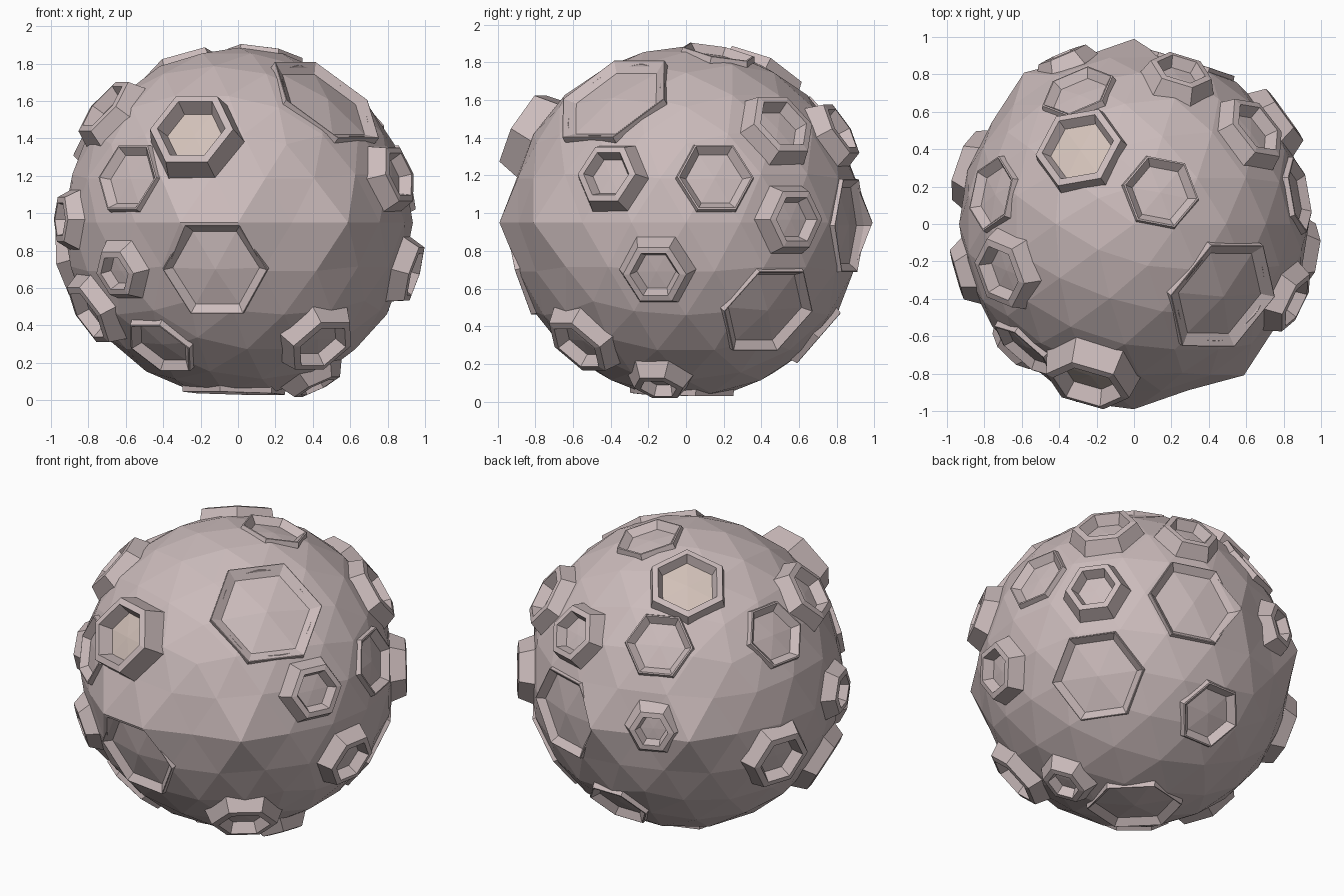
import bpy, bmesh, math
from mathutils import Vector

if "Cube" in bpy.data.objects:
    bpy.data.objects.remove(bpy.data.objects["Cube"])

R = 0.935
CENTRE = Vector((0, 0, 0.95))

# crater kinds: base, rim, hole and floor radius, rim and floor height; then (longitude, latitude)
KINDS = {
    "huge": ((.375, .36, .355, .295, .025, -.03), [(-39, 47)]),
    "large": ((.305, .29, .285, .25, .02, -.03), [(-98, -16), (34, -31), (73, -1), (-135, -88)]),
    "tall": ((.275, .21, .17, .15, .12, .03), [(-106, 29)]),
    "top": ((.265, .235, .195, .175, .05, -.01), [(126, 58)]),
    "raised": ((.24, .185, .145, .125, .07, 0), [(-52, -42), (-160, -30), (-160, 39), (38, 32),
                                                 (161, -13)]),
    "low": ((.22, .205, .195, .16, .02, -.03), [(-130, -46), (-131, 15), (168, 33), (50, 76),
                                                (113, 34), (10, 15), (90, -41)]),
    "narrow": ((.215, .16, .125, .105, .075, .01), [(73, 30), (36, 1), (-26, 15), (-10, -16)]),
    "small": ((.19, .13, .095, .08, .06, 0), [(-134, -16), (-19, -63), (-164, 1), (113, 3)]),
}


def direction(lon, lat):
    a, b = math.radians(lon), math.radians(lat)
    return Vector((math.cos(a) * math.cos(b), math.sin(a) * math.cos(b), math.sin(b)))


def material(name, colour):
    m = bpy.data.materials.new(name)
    m.diffuse_color = colour
    m.use_nodes = True
    m.node_tree.nodes["Principled BSDF"].inputs["Base Color"].default_value = m.diffuse_color
    return m


def make_object(name, bm, mats=()):
    me = bpy.data.meshes.new(name)
    bm.to_mesh(me)
    bm.free()
    ob = bpy.data.objects.new(name, me)
    bpy.context.collection.objects.link(ob)
    for m in mats:
        me.materials.append(m)
    return ob


def hex_ring(bm, d, radius, height):
    """Six points around direction d, wrapped on a sphere of radius R + height."""
    east = Vector((0, 0, 1)).cross(d).normalized()
    north = d.cross(east)
    turn = 30 if d.z > .8 else 0
    ring = []
    for i in range(6):
        a = math.radians(60 * i + turn)
        p = d * R + (east * math.cos(a) + north * math.sin(a)) * radius
        q = CENTRE + p.normalized() * (R + height)
        q = Vector((max(-1, min(1, q.x)), max(-1, min(1, q.y)), max(0, q.z)))
        ring.append(bm.verts.new(q))
    return ring


def bridge(bm, a, b):
    for i in range(6):
        j = (i + 1) % 6
        bm.faces.new((a[i], a[j], b[j], b[i]))


def fan(bm, ring, d, height, slot=0):
    c = bm.verts.new(CENTRE + d * (R + height))
    for i in range(6):
        bm.faces.new((ring[i], ring[(i + 1) % 6], c)).material_index = slot


rock = material("rock", (.60, .50, .50, 1))
warm = material("warm_rock", (.64, .53, .48, 1))

# faceted body with a few raised corners
bm = bmesh.new()
bmesh.ops.create_icosphere(bm, subdivisions=3, radius=R)
for lon, r in ((90, .99), (-90, .99), (-108, 1.0), (-54, 1.0), (126, 1.0)):
    target = direction(lon, 0)
    v = max(bm.verts, key=lambda w: w.co.normalized().dot(target))
    v.co = v.co.normalized() * r
bmesh.ops.translate(bm, verts=bm.verts[:], vec=CENTRE)
body = make_object("asteroid_body", bm, (rock,))

# crater walls, rims and floors, plus the pits to cut from the body
rims, pits = bmesh.new(), bmesh.new()
for kind, ((base, rim, hole, flat, high, floor), places) in KINDS.items():
    for place in places:
        d = direction(*place)
        rings = [hex_ring(rims, d, r, h) for r, h in
                 ((base + .01, -.06), (base, -.01), (rim, high), (hole, high), (flat, floor))]
        for a, b in zip(rings, rings[1:]):
            bridge(rims, a, b)
        fan(rims, rings[-1], d, floor, 1 if kind in ("tall", "top") else 0)

        # pit cutter, slightly deeper than the floor and hidden under the wall
        low = hex_ring(pits, d, flat + .01, floor - .012)
        top = hex_ring(pits, d, hole + .01, high + .05)
        bridge(pits, low, top)
        fan(pits, low[::-1], d, floor - .012)
        fan(pits, top, d, .2)

make_object("crater_rims", rims, (rock, warm))
bmesh.ops.recalc_face_normals(pits, faces=pits.faces[:])
cutter = make_object("pit_cutter", pits)
cutter.hide_render = True

# cut the pits
mod = body.modifiers.new("pits", 'BOOLEAN')
mod.operation = 'DIFFERENCE'
mod.solver = 'EXACT'
mod.use_self = True
mod.object = cutter
bpy.context.view_layer.objects.active = body
bpy.ops.object.modifier_apply(modifier="pits")
bpy.data.objects.remove(cutter, do_unlink=True)
